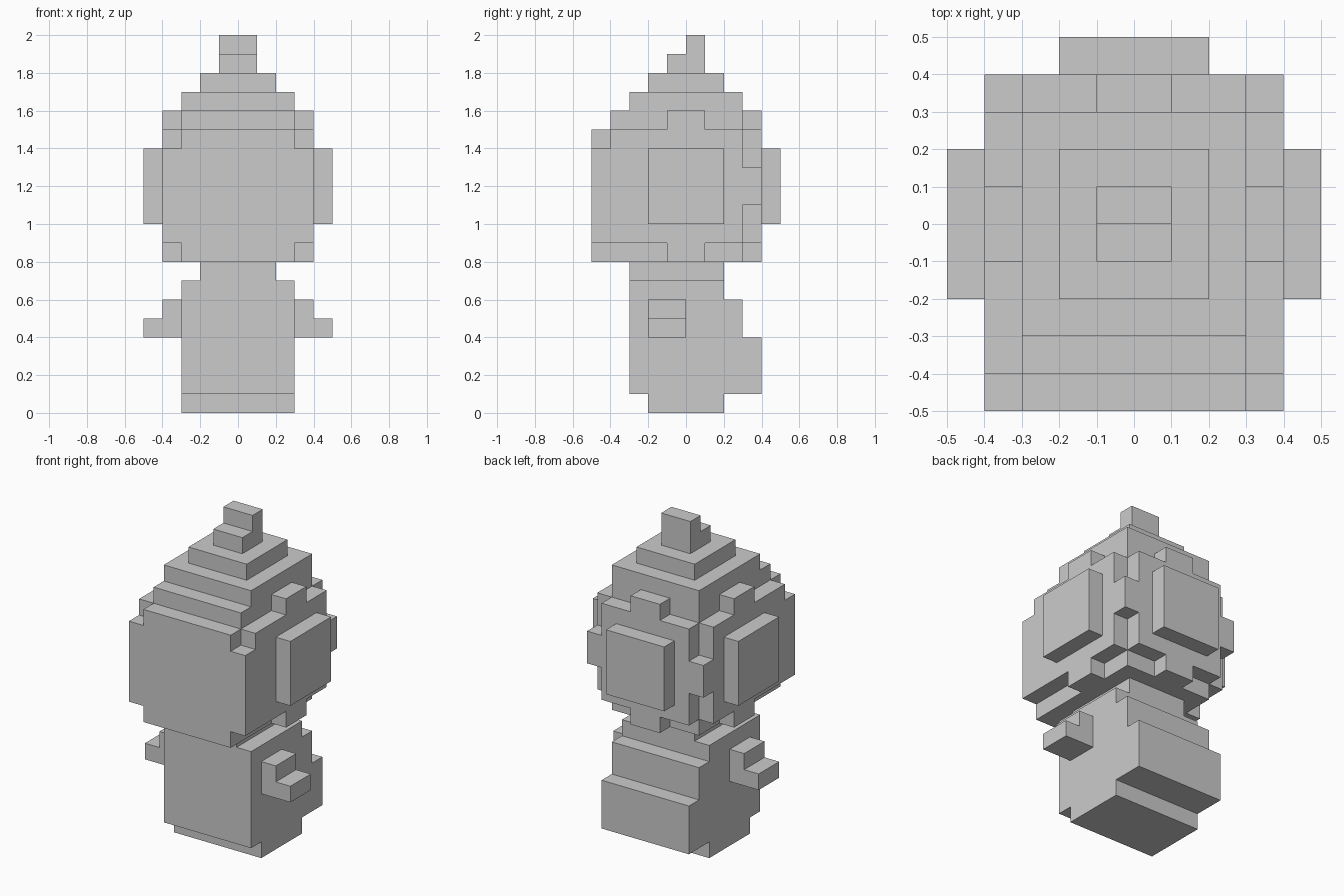
import bpy, bmesh
from mathutils import Vector

if "Cube" in bpy.data.objects:
    bpy.data.objects.remove(bpy.data.objects["Cube"])

U = 0.1  # edge length of one block


def mirror(boxes):
    """Mirror boxes (x0, x1, y0, y1, z0, z1) across x = 0."""
    return [(-b[1], -b[0], *b[2:]) for b in boxes]


def cells(boxes):
    return {(x, y, z) for x0, x1, y0, y1, z0, z1 in boxes
            for x in range(x0, x1) for y in range(y0, y1) for z in range(z0, z1)}


def build(name, own, solid):
    """Skin a set of blocks, leaving out faces buried inside the model."""
    bm = bmesh.new()
    verts = {}

    def vert(p):
        if p not in verts:
            verts[p] = bm.verts.new(Vector(p) * U)
        return verts[p]

    for c in sorted(own):
        for axis in range(3):
            for side in (0, 1):
                n = list(c)
                n[axis] += 2 * side - 1
                if tuple(n) in solid:
                    continue
                quad = []
                for a, b in ((0, 0), (1, 0), (1, 1), (0, 1)):
                    p = list(c)
                    p[axis] += side
                    p[(axis + 1) % 3] += a
                    p[(axis + 2) % 3] += b
                    quad.append(vert(tuple(p)))
                bm.faces.new(quad if side else quad[::-1])
    mesh = bpy.data.meshes.new(name)
    bm.to_mesh(mesh)
    bm.free()
    bpy.context.collection.objects.link(bpy.data.objects.new(name, mesh))


# Arm stub and side panels, defined on the right and mirrored
arm = [(3, 4, -2, 0, 4, 6), (4, 5, -2, 0, 4, 5)]
side_pad = [(4, 5, -2, 2, 10, 14)]
side_panel = [(3, 4, -4, 3, 9, 15),    # main panel
              (3, 4, -5, -4, 9, 14),   # front edge
              (3, 4, -1, 1, 8, 16),    # centre tab
              (3, 4, 3, 4, 11, 13)]    # rear corner block

parts = {
    # Stepped torso and neck
    "body": [(-3, 3, -2, 2, 0, 1), (-3, 3, -3, 4, 1, 4),
             (-3, 3, -3, 3, 4, 6), (-3, 3, -3, 2, 6, 7)],
    "neck": [(-2, 2, -3, 2, 7, 8)],
    "right_arm": arm,
    "left_arm": mirror(arm),
    # Head core, front plates and back panel with centre tab
    "head": [(-3, 3, -3, 3, 8, 16), (-3, 3, -4, -3, 8, 16),
             (-3, 3, -5, -4, 8, 15),
             (-3, 3, 3, 4, 9, 15), (-1, 1, 3, 4, 8, 16)],
    "right_side_panel": side_panel,
    "left_side_panel": mirror(side_panel),
    # Raised square pads
    "right_pad": side_pad,
    "left_pad": mirror(side_pad),
    "back_pad": [(-2, 2, 4, 5, 10, 14)],
    # Stepped crown and tip
    "crown": [(-3, 3, -3, 3, 16, 17), (-2, 2, -2, 2, 17, 18)],
    "tip": [(-1, 1, -1, 1, 18, 19), (-1, 1, 0, 1, 19, 20)],
}

blocks = {name: cells(boxes) for name, boxes in parts.items()}
solid = set().union(*blocks.values())
for name, own in blocks.items():
    build(name, own, solid)
